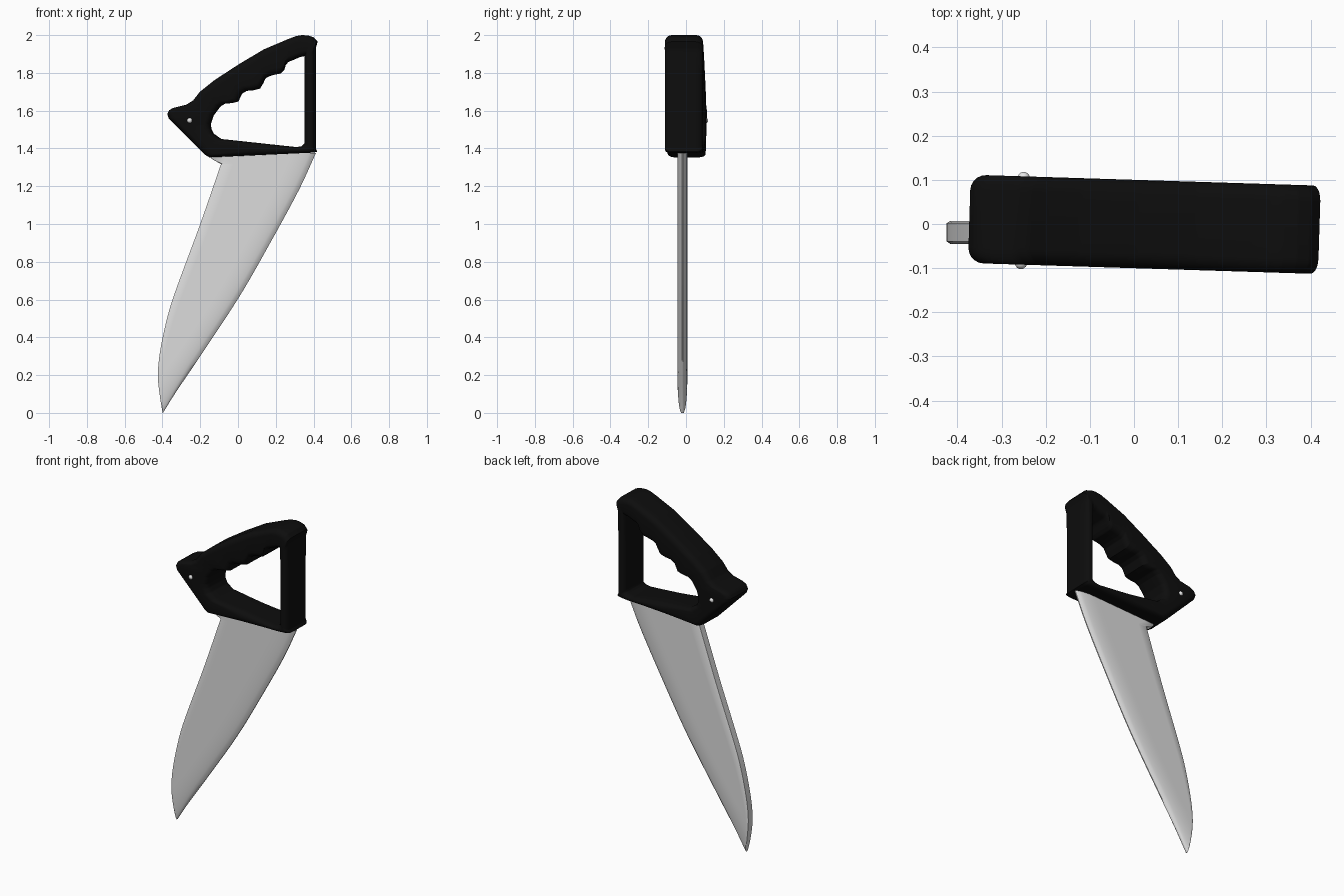
import bpy, bmesh, math
from mathutils import Matrix

if "Cube" in bpy.data.objects:
    bpy.data.objects.remove(bpy.data.objects["Cube"])

YAW = math.radians(-1.8)


def material(name, rgb):
    m = bpy.data.materials.new(name)
    m.diffuse_color = (*rgb, 1)
    m.use_nodes = True
    m.node_tree.nodes["Principled BSDF"].inputs["Base Color"].default_value = m.diffuse_color
    return m


def make_object(name, bm, mat, angle=40):
    bmesh.ops.recalc_face_normals(bm, faces=bm.faces)
    me = bpy.data.meshes.new(name)
    bm.to_mesh(me)
    bm.free()
    ob = bpy.data.objects.new(name, me)
    bpy.context.collection.objects.link(ob)
    me.materials.append(mat)
    bpy.ops.object.select_all(action='DESELECT')
    ob.select_set(True)
    bpy.context.view_layer.objects.active = ob
    bpy.ops.object.shade_smooth_by_angle(angle=math.radians(angle))
    return ob


def loft(bm, rings, closed):
    """Skin a list of equal-length point rings."""
    vs = [[bm.verts.new(p) for p in r] for r in rings]
    n = len(vs[0])
    pairs = list(zip(vs, vs[1:])) + ([(vs[-1], vs[0])] if closed else [])
    for a, b in pairs:
        for i in range(n):
            j = (i + 1) % n
            bm.faces.new((a[i], a[j], b[j], b[i]))
    if not closed:
        bm.faces.new(vs[0])
        bm.faces.new(vs[-1])


def smooth_at(pts, z):
    """Catmull-Rom (finite difference) interpolation of x over z."""
    n = len(pts)

    def slope(i):
        a, b = pts[max(i - 1, 0)], pts[min(i + 1, n - 1)]
        return (b[0] - a[0]) / (b[1] - a[1])
    for i in range(n - 1):
        (x0, z0), (x1, z1) = pts[i], pts[i + 1]
        if z <= z1 or i == n - 2:
            h = z1 - z0
            t = (z - z0) / h
            return ((2*t**3 - 3*t*t + 1) * x0 + (t**3 - 2*t*t + t) * h * slope(i)
                    + (3*t*t - 2*t**3) * x1 + (t**3 - t*t) * h * slope(i + 1))


black = material("black_rubber", (0.004, 0.004, 0.004))
steel = material("steel", (0.72, 0.72, 0.72))
rivet_mat = material("bright_rivet", (0.8, 0.8, 0.8))

# Handle: rounded section swept round between outer outline and finger hole
C = (0.18, 1.55)
outer = [(0.41, 1.40), (0.41, 1.93), (0.42, 1.965), (0.40, 1.988), (0.37, 1.998),
         (0.34, 2.0), (0.31, 1.995), (0.27, 1.98), (0.14, 1.925), (0.01, 1.848),
         (-0.125, 1.76), (-0.20, 1.70), (-0.235, 1.655), (-0.27, 1.632),
         (-0.34, 1.615), (-0.362, 1.603), (-0.373, 1.582), (-0.365, 1.56),
         (-0.175, 1.368), (-0.15, 1.353), (0.40, 1.378), (0.418, 1.383)]
inner = [(0.355, 1.435), (0.355, 1.89), (0.325, 1.883), (0.295, 1.87), (0.265, 1.858),
         (0.25, 1.84), (0.243, 1.815), (0.225, 1.797), (0.19, 1.79), (0.165, 1.783),
         (0.143, 1.77), (0.132, 1.745), (0.115, 1.717), (0.08, 1.708), (0.045, 1.705),
         (0.02, 1.69), (0.0, 1.648), (-0.035, 1.64), (-0.07, 1.637), (-0.095, 1.622),
         (-0.13, 1.575), (-0.145, 1.53), (-0.143, 1.505), (-0.13, 1.478),
         (-0.09, 1.45), (0.31, 1.407), (0.34, 1.412), (0.352, 1.424)]


def ray(poly, a):
    """Distance from C to the outline in direction a."""
    dx, dz = math.cos(a), math.sin(a)
    best = 0
    for (x0, z0), (x1, z1) in zip(poly, poly[1:] + poly[:1]):
        ex, ez, px, pz = x1 - x0, z1 - z0, x0 - C[0], z0 - C[1]
        den = dx * ez - dz * ex
        if abs(den) < 1e-9:
            continue
        r = (px * ez - pz * ex) / den
        s = (px * dz - pz * dx) / den
        if r > 0 and -1e-6 <= s <= 1 + 1e-6:
            best = max(best, r)
    return best


angles = [2 * math.pi * i / 220 for i in range(220)]
angles += [math.atan2(z - C[1], x - C[0]) % (2 * math.pi) for x, z in outer + inner]
angles = sorted(set(round(a, 4) for a in angles))
rings = []
HALF = 0.1
for a in angles:
    r0, r1 = ray(inner, a), ray(outer, a)
    c = min(0.035, 0.45 * (r1 - r0))
    ring = []
    for cr, cy, start in ((r1 - c, HALF - 0.035, 0), (r0 + c, HALF - 0.035, 90),
                          (r0 + c, 0.035 - HALF, 180), (r1 - c, 0.035 - HALF, 270)):
        for k in range(6):
            t = math.radians(start + 18 * k)
            r, y = cr + c * math.cos(t), cy + 0.035 * math.sin(t)
            ring.append((C[0] + r * math.cos(a), y, C[1] + r * math.sin(a)))
    rings.append(ring)
bm = bmesh.new()
loft(bm, rings, True)
bmesh.ops.rotate(bm, verts=bm.verts, matrix=Matrix.Rotation(YAW, 3, 'Z'))
make_object("handle", bm, black)

# Blade: horizontal sections from thick spine (left) to ground edge (right)
spine = [(-0.399, 0.0), (-0.411, 0.07), (-0.424, 0.19), (-0.415, 0.31), (-0.383, 0.47),
         (-0.345, 0.605), (-0.2, 1.0), (-0.09, 1.317)]
edge = [(-0.397, 0.0), (-0.335, 0.1), (-0.2, 0.30), (0.01, 0.62), (0.165, 0.89),
        (0.325, 1.185), (0.412, 1.375)]
zs = [0, 0.01, 0.025, 0.045] + [0.07 + 0.0445 * i for i in range(29)] + [1.317, 1.345, 1.375]
rings = []
for z in zs:
    xl = smooth_at(spine, z) if z <= 1.317 else -0.09 - 0.05 * min(1, (z - 1.317) / 0.028)
    xr = smooth_at(edge, z)
    w = xr - xl
    xs = [xl, xl + min(0.008, 0.1 * w)]
    bevel = min(0.13, 0.7 * w)
    xs += [xs[1] + (xr - bevel - xs[1]) * k / 6 for k in range(1, 7)]
    xs += [xr - bevel * (1 - k / 8) for k in range(1, 9)]
    front = []
    for i, x in enumerate(xs):
        d = min(1, (xr - x) / 0.13)
        h = 0.003 + 0.023 * math.sqrt(max(0, 1 - (1 - d) ** 2))
        front.append((x, h * (0.8 if i == 0 else 1)))
    cy = -0.019
    rings.append([(x, cy - h, z) for x, h in front] + [(x, cy + h, z) for x, h in reversed(front)])
bm = bmesh.new()
loft(bm, rings, False)
make_object("blade", bm, steel, 50)

# Rivet: domed heads on both sides of the handle
for name, s in (("rivet_front", -1), ("rivet_back", 1)):
    bm = bmesh.new()
    bmesh.ops.create_uvsphere(bm, u_segments=20, v_segments=12, radius=0.014)
    bmesh.ops.translate(bm, verts=bm.verts, vec=(-0.253, s * 0.096, 1.548))
    bmesh.ops.rotate(bm, verts=bm.verts, matrix=Matrix.Rotation(YAW, 3, 'Z'))
    make_object(name, bm, rivet_mat)
